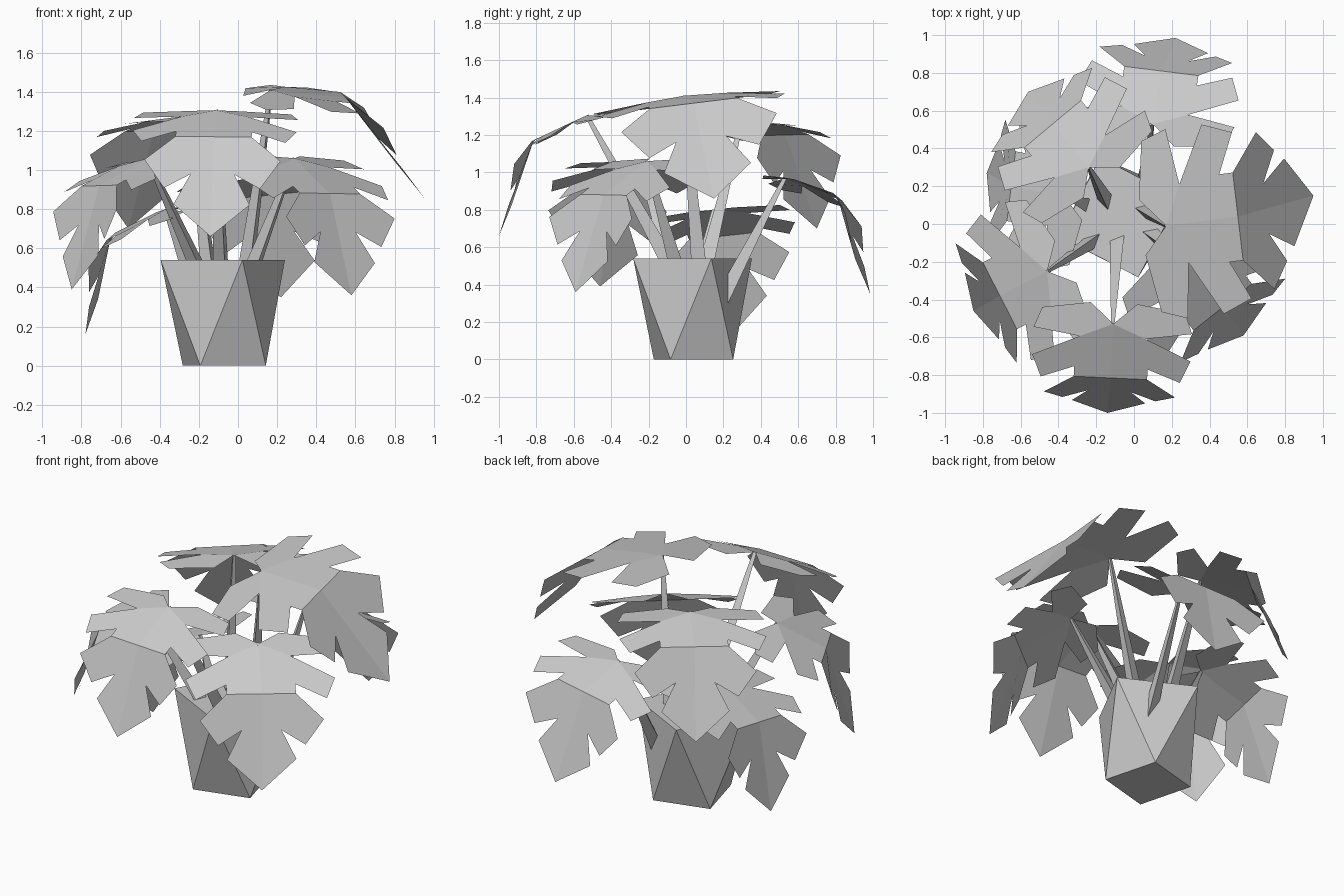
import bpy, bmesh, math
from mathutils import Vector

if "Cube" in bpy.data.objects:
    bpy.data.objects.remove(bpy.data.objects["Cube"], do_unlink=True)

grey = bpy.data.materials.new("plain_grey")
grey.use_nodes = True
grey.diffuse_color = (0.6, 0.6, 0.6, 1)
grey.node_tree.nodes["Principled BSDF"].inputs["Base Color"].default_value = (0.6, 0.6, 0.6, 1)


def finish(name, bm):
    mesh = bpy.data.meshes.new(name)
    bm.to_mesh(mesh)
    bm.free()
    mesh.materials.append(grey)
    obj = bpy.data.objects.new(name, mesh)
    bpy.context.collection.objects.link(obj)
    return obj


def ring(bm, centre, radius, sides, start, x=Vector((1, 0, 0)), y=Vector((0, 1, 0))):
    angles = [start + i * math.tau / sides for i in range(sides)]
    return [bm.verts.new(centre + radius * (x * math.cos(a) + y * math.sin(a))) for a in angles]


# Pot: square base twisted against a larger square rim, filled to the rim
bm = bmesh.new()
low = ring(bm, Vector((-0.07, 0.04, 0)), 0.245, 4, math.radians(-120))
high = ring(bm, Vector((-0.078, 0.035, 0.54)), 0.333, 4, math.radians(-72.4))
for i in range(4):
    j = (i + 1) % 4
    bm.faces.new((low[i], low[j], high[i]))
    bm.faces.new((high[i], low[j], high[j]))
bm.faces.new(high)
bm.faces.new(low[::-1])
bmesh.ops.recalc_face_normals(bm, faces=bm.faces)
finish("pot", bm)

# Half outlines of the leaf, (along, across, height): rear lobe, middle, drooping tip
REAR = [(0, 0, 0), (-0.1, 0.12, -0.05), (-0.06, 0.37, -0.045), (0.05, 0.41, -0.025), (0.08, 0.17, 0)]
MIDDLE = [(0, 0, 0), (0.08, 0.17, 0), (0.21, 0.41, -0.02), (0.34, 0.36, -0.02),
          (0.26, 0.19, 0), (0.32, 0.19, 0), (0.32, 0, 0)]
TIP = [(0, 0, 0), (0, 0.19, 0), (0.14, 0.34, 0.04), (0.28, 0.24, 0.015), (0.2, 0.11, 0),
       (0.36, 0.19, 0), (0.53, 0, 0)]


def leaf(name, base, fold, tip):
    base, fold, tip = Vector(base), Vector(fold), Vector(tip)
    rear_axis = (fold - base) / 0.32
    tip_axis = (tip - fold) / 0.53
    size = tip_axis.length
    side = rear_axis.cross(tip_axis).normalized()
    bm = bmesh.new()
    for outline, origin, axis in ((REAR, base, rear_axis), (MIDDLE, base, rear_axis), (TIP, fold, tip_axis)):
        up = axis.cross(side).normalized()
        if up.z < 0:
            up = -up
        for sign in (-1, 1):
            pts = [origin + axis * u + side * (sign * v * size) + up * (h * size) for u, v, h in outline]
            face = bm.faces.new([bm.verts.new(p) for p in pts])
            face.normal_update()
            if face.normal.z < 0:
                face.normal_flip()
    bmesh.ops.remove_doubles(bm, verts=bm.verts, dist=0.001)
    finish(name, bm)


def stem(name, start, end):
    # Three-sided stalk tapering towards the leaf
    start, end = Vector(start), Vector(end)
    axis = (end - start).normalized()
    x = axis.orthogonal().normalized()
    y = axis.cross(x)
    bm = bmesh.new()
    a = ring(bm, start, 0.05, 3, 0, x, y)
    b = ring(bm, end, 0.012, 3, 0, x, y)
    for i in range(3):
        j = (i + 1) % 3
        bm.faces.new((a[i], a[j], b[j], b[i]))
    bm.faces.new(a[::-1])
    bm.faces.new(b)
    finish(name, bm)


# Leaves: stem joint, fold centre and tip; then the foot of each stem
plants = {
    "front": ((-0.11, -0.53, 1.305), (-0.125, -0.815, 1.17), (-0.14, -1.0, 0.66), (-0.08, -0.05, 0.45)),
    "left": ((0.17, -0.01, 1.41), (0.55, 0.04, 1.37), (0.95, 0.15, 0.86), (0.04, 0.08, 0.45)),
    "back": ((0.1, 0.53, 0.97), (0.145, 0.81, 0.87), (0.22, 0.985, 0.35), (0.05, 0.16, 0.25)),
    "back_right": ((-0.24, 0.3, 1.28), (-0.43, 0.53, 1.2), (-0.56, 0.7, 0.7), (-0.14, 0.1, 0.45)),
    "right": ((-0.37, 0.15, 0.8), (-0.65, 0.2, 0.66), (-0.78, 0.27, 0.16), (-0.23, 0.09, 0.45)),
    "front_right": ((-0.46, -0.25, 1.06), (-0.71, -0.38, 0.92), (-0.85, -0.46, 0.39), (-0.18, -0.06, 0.45)),
    "front_left": ((0.29, -0.21, 1.06), (0.47, -0.44, 0.88), (0.58, -0.59, 0.36), (0.06, -0.03, 0.45)),
}
for place, (base, fold, tip, foot) in plants.items():
    leaf(place + "_leaf", base, fold, tip)
    stem(place + "_stem", foot, base)
